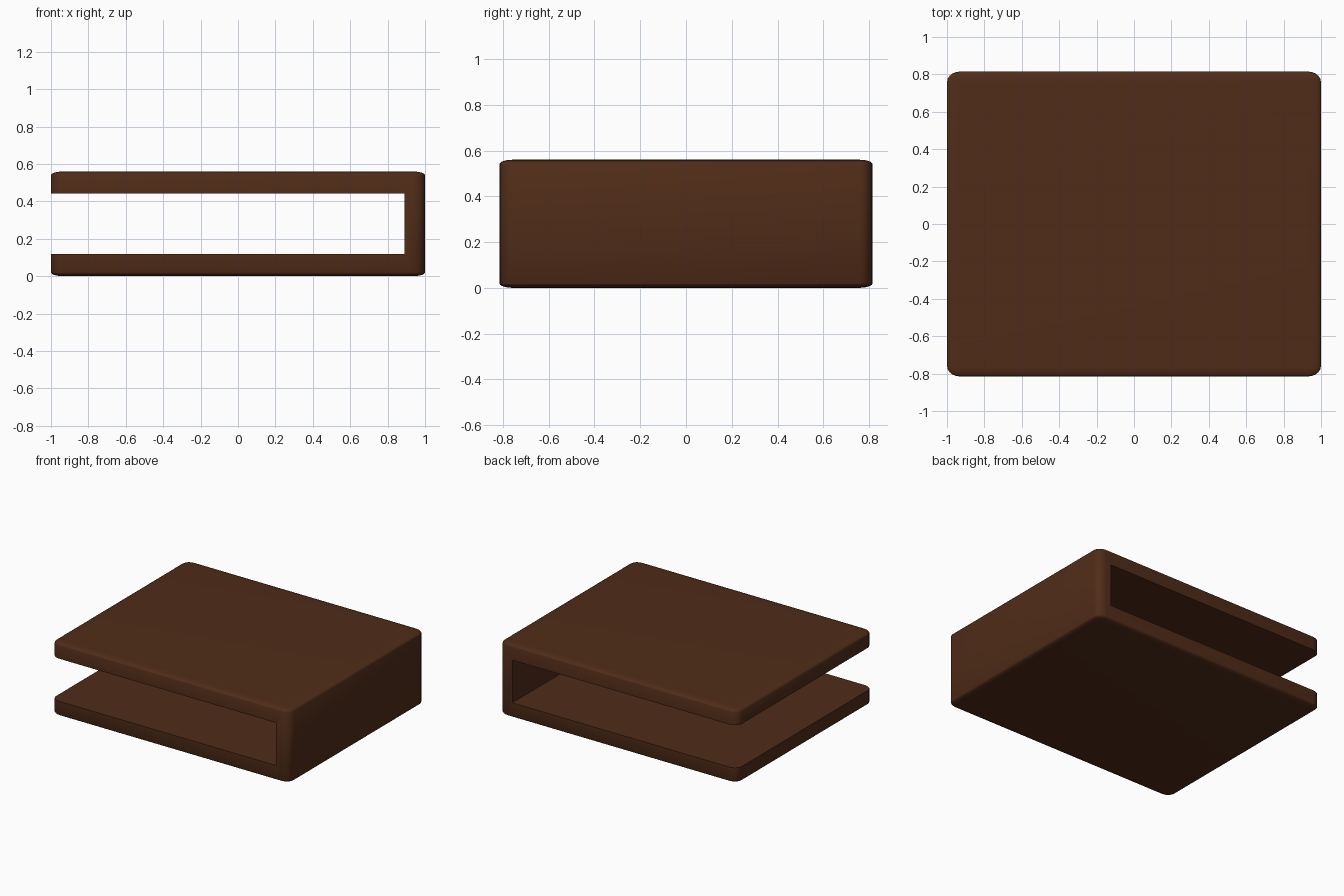
import bpy, bmesh
from math import radians
from mathutils import Vector

if "Cube" in bpy.data.objects:
    bpy.data.objects.remove(bpy.data.objects["Cube"])


def make_box(name, lo, hi, bevel=0.0):
    """Box between two corners; bevel is rounded on a 2-unit cube, then stretched to size."""
    lo, hi = Vector(lo), Vector(hi)
    bm = bmesh.new()
    bmesh.ops.create_cube(bm, size=2)
    if bevel:
        bmesh.ops.bevel(bm, geom=bm.edges[:], offset=bevel, segments=5,
                        profile=0.5, affect='EDGES')
    bmesh.ops.scale(bm, vec=(hi - lo) / 2, verts=bm.verts)
    bmesh.ops.translate(bm, vec=(lo + hi) / 2, verts=bm.verts)
    mesh = bpy.data.meshes.new(name)
    bm.to_mesh(mesh)
    bm.free()
    obj = bpy.data.objects.new(name, mesh)
    bpy.context.collection.objects.link(obj)
    return obj


# Rounded block forming the bottom board, top board and right end wall
shell = make_box("folded_cover", (-1, -0.815, 0), (1, 0.815, 0.56), 0.07)
brown = bpy.data.materials.new("dark_brown")
brown.diffuse_color = (0.08, 0.025, 0.009, 1)
brown.use_nodes = True
brown.node_tree.nodes["Principled BSDF"].inputs["Base Color"].default_value = brown.diffuse_color
shell.data.materials.append(brown)

# Slot open at the front, back and left
slot = make_box("slot_cutter", (-1.2, -1, 0.118), (0.89, 1, 0.442))
slot.hide_render = True
cut = shell.modifiers.new("slot", 'BOOLEAN')
cut.operation = 'DIFFERENCE'
cut.solver = 'EXACT'
cut.object = slot

# Apply the cut, then smooth the rounded edges only
bpy.context.view_layer.objects.active = shell
shell.select_set(True)
bpy.ops.object.modifier_apply(modifier=cut.name)
bpy.data.objects.remove(slot)
bpy.ops.object.shade_smooth_by_angle(angle=radians(35))
